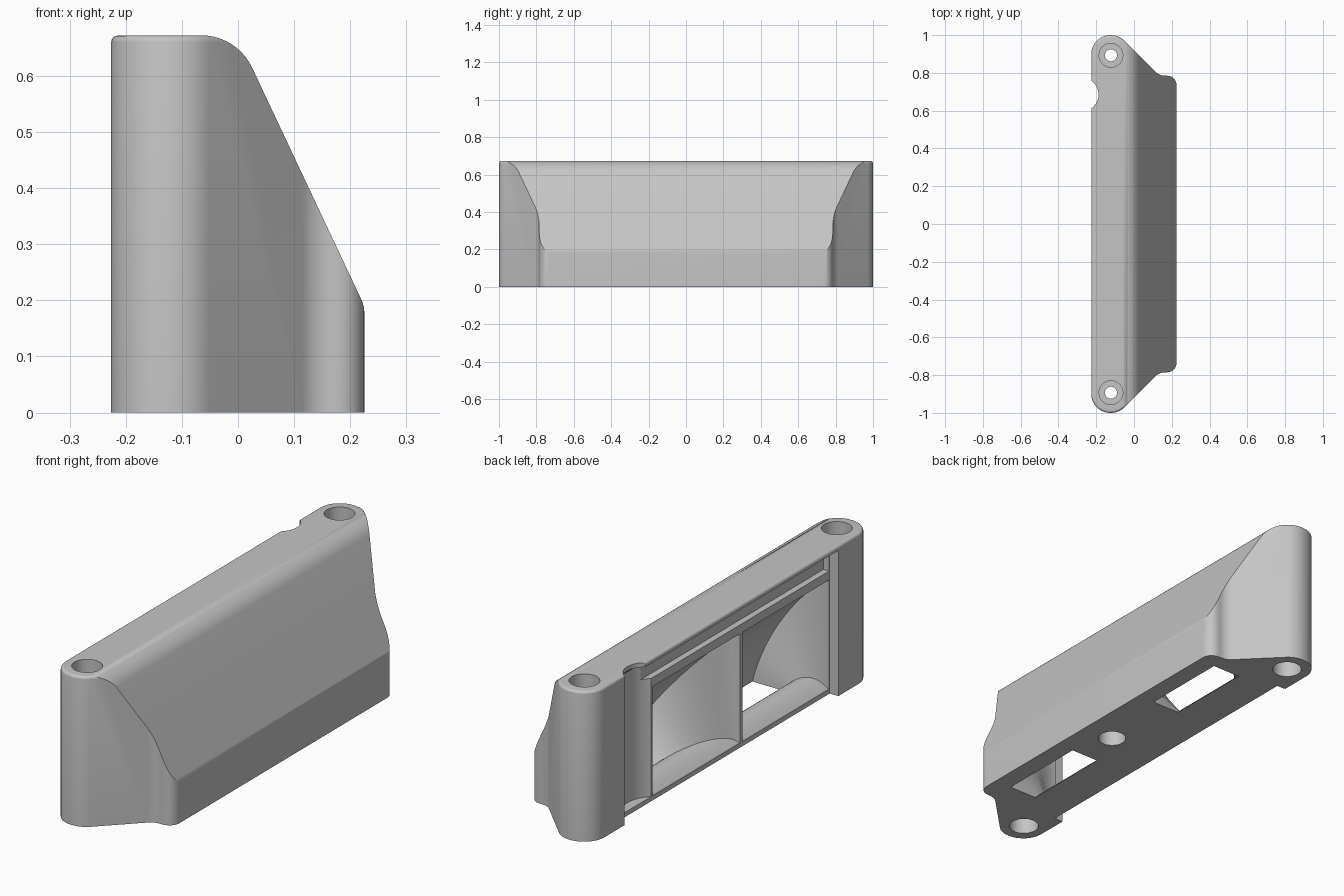
import bpy, bmesh, math
from mathutils import Vector

old = bpy.data.objects.get("Cube")
if old:
    bpy.data.objects.remove(old, do_unlink=True)

HEIGHT = 0.672
BACK = -0.226

grey = bpy.data.materials.new("plain grey")
grey.use_nodes = True
grey.diffuse_color = (0.56, 0.56, 0.56, 1)
grey.node_tree.nodes["Principled BSDF"].inputs["Base Color"].default_value = grey.diffuse_color


def fillet(corners, steps=10):
    """Round each (x, y, radius) corner of a closed polygon."""
    out = []
    for i, (x, y, r) in enumerate(corners):
        p = Vector((x, y))
        if r == 0:
            out.append(p)
            continue
        a = (Vector(corners[i - 1][:2]) - p).normalized()
        b = (Vector(corners[(i + 1) % len(corners)][:2]) - p).normalized()
        half = a.angle(b) / 2
        centre = p + (a + b).normalized() * r / math.sin(half)
        start = p + a * r / math.tan(half) - centre
        turn = a.angle_signed(b)
        sweep = math.copysign(math.pi - abs(turn), turn)
        for k in range(steps + 1):
            t = sweep * k / steps
            c, s = math.cos(t), math.sin(t)
            out.append(centre + Vector((start.x * c - start.y * s, start.x * s + start.y * c)))
    return out


def finish(name, bm):
    bmesh.ops.recalc_face_normals(bm, faces=bm.faces)
    mesh = bpy.data.meshes.new(name)
    bm.to_mesh(mesh)
    bm.free()
    mesh.materials.append(grey)
    obj = bpy.data.objects.new(name, mesh)
    bpy.context.collection.objects.link(obj)
    return obj


def prism(name, points, offset, round_top=0):
    bm = bmesh.new()
    face = bm.faces.new([bm.verts.new(p) for p in points])
    ext = bmesh.ops.extrude_face_region(bm, geom=[face])["geom"]
    verts = [g for g in ext if isinstance(g, bmesh.types.BMVert)]
    bmesh.ops.translate(bm, verts=verts, vec=offset)
    if round_top:
        edges = [g for g in ext if isinstance(g, bmesh.types.BMEdge)]
        bmesh.ops.bevel(bm, geom=edges, offset=round_top, segments=4, profile=0.5,
                        affect='EDGES', clamp_overlap=True)
    return finish(name, bm)


def box(name, low, high):
    x0, y0, z0 = low
    x1, y1, z1 = high
    pts = [(x0, y0, z0), (x1, y0, z0), (x1, y1, z0), (x0, y1, z0)]
    return prism(name, pts, (0, 0, z1 - z0))


def cylinder(name, x, y, r, z0, z1, n=40):
    pts = [(x + r * math.cos(math.tau * k / n), y + r * math.sin(math.tau * k / n), z0)
           for k in range(n)]
    return prism(name, pts, (0, 0, z1 - z0))


def duct(name, opening, window, steps=16):
    """Curved passage from a rectangle in the back to a window in the base."""
    rings = []
    for k in range(-1, steps + 2):
        u = min(max(k / steps, 0), 1)
        s, c = math.sin(math.pi / 2 * u), math.cos(math.pi / 2 * u)
        blend = u * u * (3 - 2 * u)
        y0 = opening[0] + (window[0] - opening[0]) * blend
        y1 = opening[1] + (window[1] - opening[1]) * blend
        # The outer wall bows gently; the floor rises in a rounded ramp
        top = Vector((-0.18 + 0.16 * (s + u), 0, 0.255 * (c + 1 - u)))
        low = Vector((-0.18 + 0.18 * u, 0, 0.02 * (1 - u) + 0.055 * math.sin(math.pi * u)))
        shift = Vector((-0.08, 0, 0)) if k < 0 else Vector((0, 0, -0.05 if k > steps else 0))
        ring = [low + Vector((0, y0, 0)), low + Vector((0, y1, 0)),
                top + Vector((0, y1, 0)), top + Vector((0, y0, 0))]
        rings.append([p + shift for p in ring])
    bm = bmesh.new()
    loops = [[bm.verts.new(p) for p in r] for r in rings]
    for a, b in zip(loops, loops[1:]):
        for i in range(4):
            j = (i + 1) % 4
            bm.faces.new((a[i], a[j], b[j], b[i]))
    bm.faces.new(loops[0])
    bm.faces.new(loops[-1])
    return finish(name, bm)


def combine(target, tool, operation='DIFFERENCE'):
    mod = target.modifiers.new("cut", 'BOOLEAN')
    mod.operation, mod.object, mod.solver = operation, tool, 'EXACT'
    graph = bpy.context.evaluated_depsgraph_get()
    mesh = bpy.data.meshes.new_from_object(target.evaluated_get(graph))
    target.modifiers.clear()
    target.data = mesh
    bpy.data.objects.remove(tool, do_unlink=True)


# Plan outline: rounded lugs at both ends, slanted shoulders, flat front
half = [(0.225, 0.785, 0.05), (0.135, 0.785, 0.07), (-0.08, 1.0, 0.1), (BACK, 1.0, 0.1)]
plan = half + [(x, -y, r) for x, y, r in reversed(half)]
body = prism("housing_body", [(p.x, p.y, 0) for p in fillet(plan)], (0, 0, HEIGHT), 0.012)

# Sloping side profile
side = [(-0.5, -0.2, 0), (0.2252, -0.2, 0), (0.2252, 0.19, 0.06),
        (-0.002, HEIGHT + 0.0003, 0.1), (-0.5, HEIGHT + 0.0003, 0)]
profile = prism("profile_tool", [(p.x, -1.2, p.y) for p in fillet(side)], (0, 2.4, 0))
combine(body, profile, 'INTERSECT')

# Back recess, with a deeper groove under the thin top lip
combine(body, box("recess_tool", (-0.4, -0.755, -0.1), (-0.183, 0.755, 0.652)))
combine(body, box("groove_tool", (-0.4, -0.75, 0.55), (-0.155, 0.75, 0.645)))

# Curved ducts from the back openings to the base windows
combine(body, duct("duct_tool", (-0.75, -0.14), (-0.67, -0.25)))
combine(body, duct("duct_tool", (-0.12, 0.5), (0.3, 0.71)))

# Cable notch in the lip and the wider cable channel below it
combine(body, cylinder("notch_tool", -0.278, 0.685, 0.09, -0.1, 0.8))
combine(body, cylinder("channel_tool", -0.278, 0.61, 0.14, 0.021, 0.62, 64))

# End bolt holes with counterbores, and the base socket
for sy in (-1, 1):
    for r, z0, z1 in ((0.032, -0.1, 0.8), (0.063, 0.34, 0.8), (0.063, -0.1, 0.28)):
        combine(body, cylinder("hole_tool", -0.122, sy * 0.893, r, z0, z1))
combine(body, cylinder("socket_tool", 0.075, -0.06, 0.06, -0.1, 0.1))

bpy.ops.object.select_all(action='DESELECT')
body.select_set(True)
bpy.context.view_layer.objects.active = body
bpy.ops.object.shade_smooth_by_angle(angle=math.radians(30))
